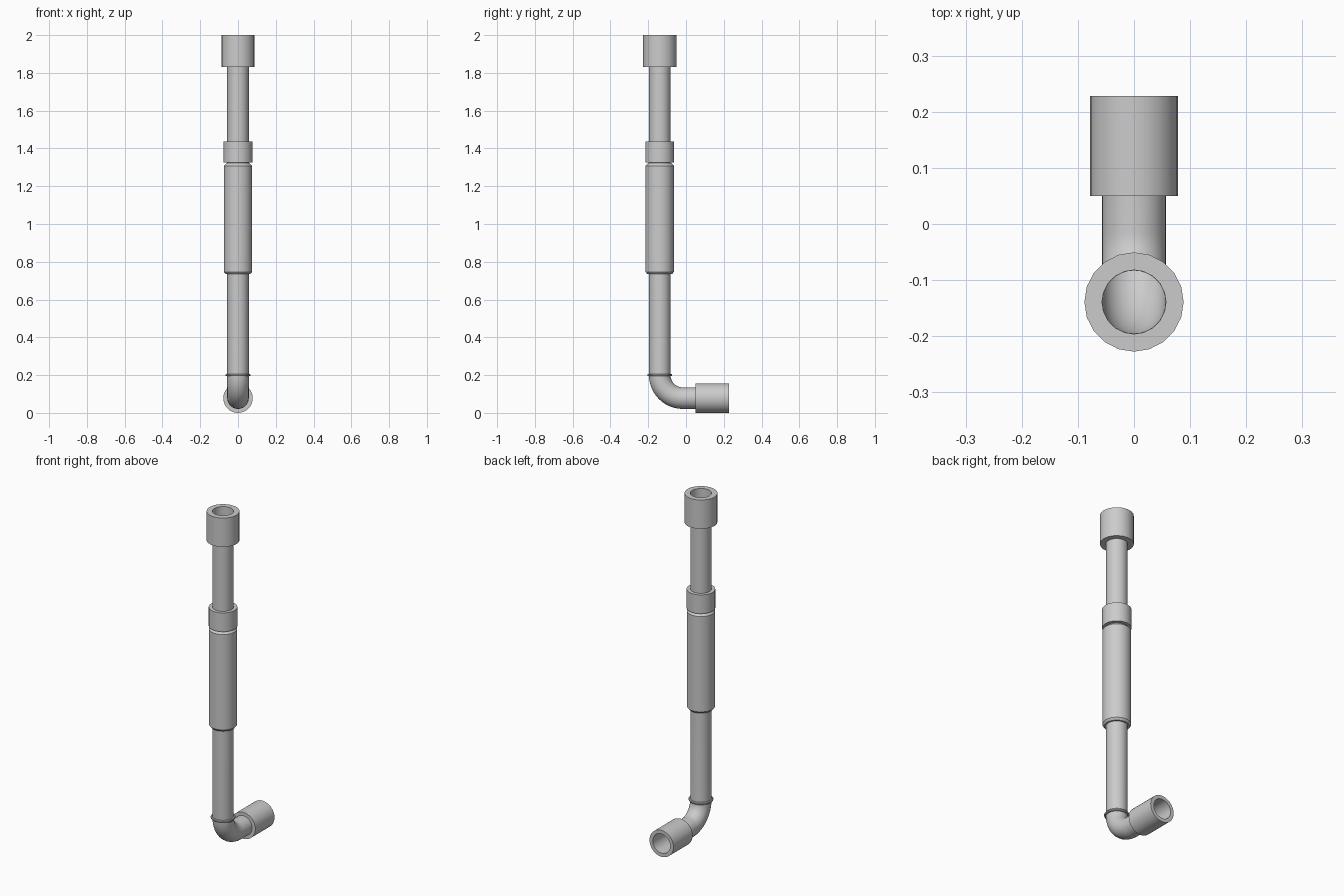
import bpy, bmesh
from math import sin, cos, pi, radians
from mathutils import Matrix, Vector

if "Cube" in bpy.data.objects:
    bpy.data.objects.remove(bpy.data.objects["Cube"])

AXIS_Y = -0.139   # riser axis
LOW_Z = 0.078     # outlet axis height
R = 0.057         # pipe radius
BEND = 0.122      # elbow centreline radius


def finish(name, bm, recalc=True):
    if recalc:
        bmesh.ops.recalc_face_normals(bm, faces=bm.faces)
    me = bpy.data.meshes.new(name)
    bm.to_mesh(me)
    bm.free()
    me.shade_smooth()
    me.set_sharp_from_angle(angle=radians(35))
    ob = bpy.data.objects.new(name, me)
    bpy.context.collection.objects.link(ob)
    return ob


def bridge(bm, rings, closed=False):
    n = len(rings[0])
    count = len(rings) if closed else len(rings) - 1
    for i in range(count):
        a, b = rings[i], rings[(i + 1) % len(rings)]
        for j in range(n):
            k = (j + 1) % n
            bm.faces.new((a[j], a[k], b[k], b[j]))


def lathe(name, profile, matrix, sides=32):
    """Closed (radius, height) profile turned around local z."""
    bm = bmesh.new()
    rings = [[bm.verts.new(matrix @ Vector((r * cos(2 * pi * j / sides),
                                            r * sin(2 * pi * j / sides), z)))
              for j in range(sides)] for r, z in profile]
    bridge(bm, rings, closed=True)
    return finish(name, bm)


def tube(r, z0, z1, inner=R):
    return [(inner, z0), (r, z0), (r, z1), (inner, z1)]


upright = Matrix.Translation((0, AXIS_Y, 0))
outlet = Matrix.Translation((0, 0, LOW_Z)) @ Matrix.Rotation(-pi / 2, 4, 'X')

# Open pipe: riser, quarter bend and short outlet
path = [(AXIS_Y, 1.83, 0), (AXIS_Y, 1.0, 0)]
for i in range(13):
    a = pi / 2 * i / 12
    path.append((AXIS_Y + BEND * (1 - cos(a)), LOW_Z + BEND * (1 - sin(a)), a))
path.append((0.05, LOW_Z, pi / 2))
bm = bmesh.new()
rings = []
for y, z, a in path:
    side = Vector((0, cos(a), sin(a)))
    rings.append([bm.verts.new(Vector((0, y, z)) + R * (
        Vector((1, 0, 0)) * cos(2 * pi * j / 32) + side * sin(2 * pi * j / 32)))
        for j in range(32)])
bridge(bm, rings)
finish("pipe", bm)

# Sockets at both ends
lathe("top_socket", tube(0.0885, 1.83, 2.0), upright, 20)
lathe("outlet_socket", tube(0.078, 0.05, 0.228), outlet)

# Long sleeve with chamfered ends, and the coupling above it
lathe("sleeve", [(R - 0.001, 0.735), (0.066, 0.735), (0.075, 0.747), (0.075, 1.308),
                 (0.059, 1.324), (R - 0.001, 1.324)], upright)
lathe("coupling", tube(0.0765, 1.325, 1.436, R - 0.001), upright)

# Thin bead where the riser meets the bend
lathe("bend_bead", [(R - 0.001, 0.194), (0.063, 0.194), (0.066, 0.198), (0.066, 0.203),
                    (0.063, 0.207), (R - 0.001, 0.207)], upright)
